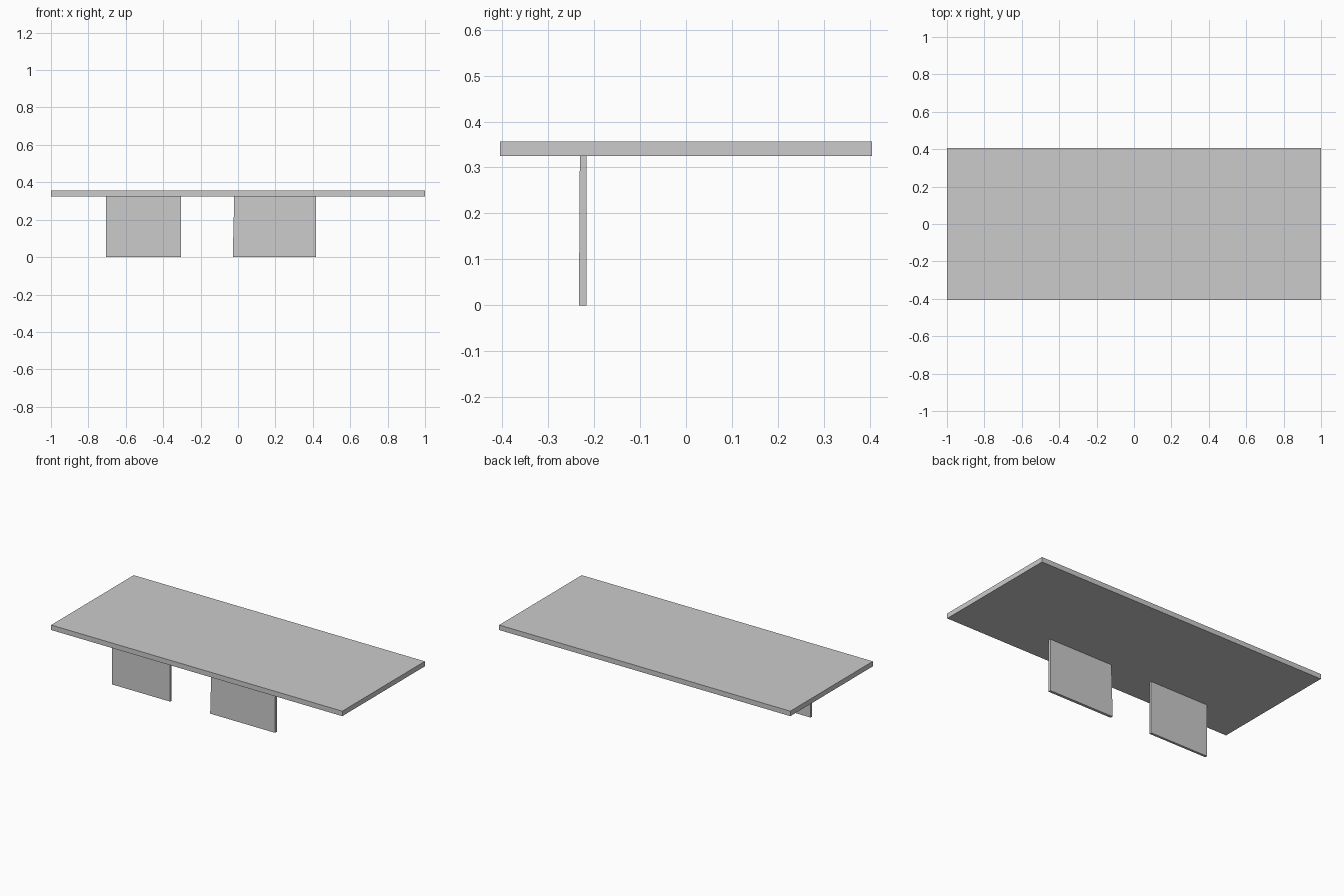
import bpy
import bmesh

if "Cube" in bpy.data.objects:
    bpy.data.objects.remove(bpy.data.objects["Cube"])

def panel(name, bottom, top, y_front, y_back):
    """Upright slab: (x0, x1, z) for its bottom and top edges; y_front = (bottom, top)."""
    bm = bmesh.new()
    bmesh.ops.create_cube(bm, size=1)
    for v in bm.verts:
        upper = v.co.z > 0
        x0, x1, z = top if upper else bottom
        v.co = (x1 if v.co.x > 0 else x0,
                y_back if v.co.y > 0 else y_front[upper], z)
    mesh = bpy.data.meshes.new(name)
    bm.to_mesh(mesh)
    bm.free()
    obj = bpy.data.objects.new(name, mesh)
    bpy.context.collection.objects.link(obj)
    return obj

# Table top
panel("table_top", (-1, 1, 0.325), (-1, 1, 0.356), (-0.405, -0.405), 0.405)

# Two panel legs near the front edge; the right one has a slightly slanted side
panel("left_leg", (-0.705, -0.304, 0), (-0.705, -0.304, 0.325), (-0.231, -0.231), -0.216)
panel("right_leg", (-0.028, 0.418, 0), (-0.02, 0.418, 0.325), (-0.233, -0.231), -0.216)
